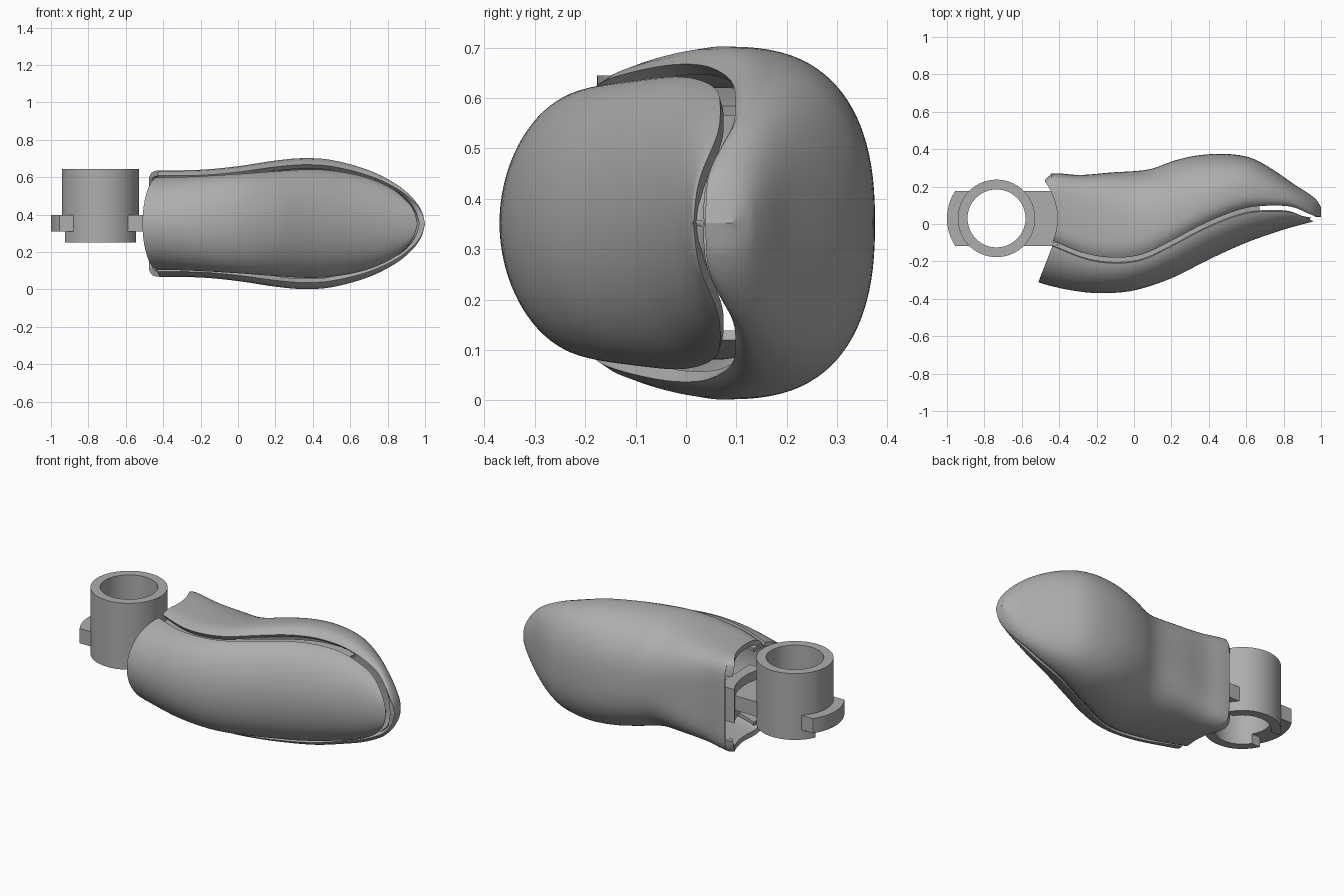
import bpy, bmesh, math
from mathutils import Vector

old = bpy.data.objects.get("Cube")
if old:
    bpy.data.objects.remove(old)

MID = 0.352              # height of the symmetry plane
RING = (-0.735, 0.03)    # axis of the clamp ring

grey = bpy.data.materials.new("plain grey")
grey.use_nodes = True
grey.diffuse_color = (0.42, 0.42, 0.42, 1)
grey.node_tree.nodes["Principled BSDF"].inputs["Base Color"].default_value = (0.42, 0.42, 0.42, 1)


def smooth_curve(pts):
    """Cubic interpolation through (x, value) points."""
    n = len(pts)

    def slope(i):
        a, b = pts[max(i - 1, 0)], pts[min(i + 1, n - 1)]
        return (b[1] - a[1]) / (b[0] - a[0])

    def value(x):
        x = min(max(x, pts[0][0]), pts[-1][0])
        i = max(k for k in range(n - 1) if pts[k][0] <= x)
        (x0, v0), (x1, v1) = pts[i], pts[i + 1]
        d = x1 - x0
        t = (x - x0) / d
        return (v0 * (1 + 2 * t) * (1 - t) ** 2 + slope(i) * d * t * (1 - t) ** 2
                + v1 * t * t * (3 - 2 * t) + slope(i + 1) * d * t * t * (t - 1))
    return value


# Outlines along the length
seam = smooth_curve([(-0.56, -0.06), (-0.43, -0.12), (-0.25, -0.19), (-0.09, -0.21), (0.05, -0.19),
                     (0.2, -0.12), (0.35, -0.04), (0.5, 0.025), (0.62, 0.06), (0.75, 0.068),
                     (0.85, 0.06), (0.96, 0.015), (1.0, 0.008)])
front_y = smooth_curve([(-0.56, -0.295), (-0.45, -0.33), (-0.3, -0.36), (-0.17, -0.37), (0, -0.355),
                        (0.2, -0.29), (0.4, -0.19), (0.6, -0.1), (0.8, -0.03), (0.96, 0.014)])
back_y = smooth_curve([(-0.475, 0.24), (-0.45, 0.27), (-0.29, 0.262), (-0.13, 0.275), (0.08, 0.292),
                       (0.22, 0.34), (0.35, 0.368), (0.5, 0.374), (0.62, 0.355), (0.72, 0.305),
                       (0.86, 0.21), (0.97, 0.135), (1.0, 0.09)])
front_h = smooth_curve([(-0.56, 0.25), (-0.3, 0.252), (0, 0.268), (0.2, 0.283), (0.4, 0.293), (0.55, 0.28),
                        (0.7, 0.245), (0.83, 0.185), (0.91, 0.115), (0.945, 0.06), (0.96, 0)])
back_h = smooth_curve([(-0.475, 0.284), (-0.2, 0.288), (0, 0.307), (0.2, 0.337), (0.35, 0.35), (0.5, 0.34),
                       (0.7, 0.285), (0.85, 0.208), (0.94, 0.13), (0.985, 0.06), (1.0, 0)])
squareness = smooth_curve([(-0.475, 7), (-0.3, 5), (0, 2.8), (0.2, 2.5), (1.0, 2.4)])


def front_section(x):
    s, d, h = seam(x), seam(x) - front_y(x), front_h(x)
    ts = [math.radians(-82 + 164 * i / 40) for i in range(41)]
    end = math.cos(math.radians(82))
    return [(s - d * (math.cos(t) - end) / (1 - end), h * math.sin(t)) for t in ts]


def back_section(x):
    lip, h, yb = seam(x) + 0.03, back_h(x), back_y(x)
    wide = lip + 0.2 * (yb - lip)
    e = 2 / squareness(x)
    half = [(lip, 0.9 * h), (lip + 0.25 * (wide - lip), 0.95 * h), (lip + 0.6 * (wide - lip), 0.985 * h)]
    for i in range(24):
        t = math.radians(90 - 90 * i / 24)
        half.append((wide + (yb - wide) * max(math.cos(t), 0) ** e, h * math.sin(t) ** e))
    return half + [(yb, 0)] + [(y, -z) for y, z in reversed(half)]


def finish(ob, angle=35):
    ob.data.materials.clear()
    ob.data.materials.append(grey)
    bpy.ops.object.select_all(action="DESELECT")
    ob.select_set(True)
    bpy.context.view_layer.objects.active = ob
    for m in list(ob.modifiers):
        bpy.ops.object.modifier_apply(modifier=m.name)
    bpy.ops.object.shade_smooth_by_angle(angle=math.radians(angle))


def loft(name, section, x0, x1, side, thickness, count=70, cut=None):
    """Skin sections along x, then give the skin a wall thickness."""
    bm = bmesh.new()
    rows = []
    for i in range(count + 1):
        x = x0 + (x1 - x0) * math.sin(math.pi / 2 * i / count)
        rows.append([bm.verts.new((x, y, MID + z)) for y, z in section(x)])
    for a, b in zip(rows, rows[1:]):
        for i in range(len(a) - 1):
            bm.faces.new((a[i], a[i + 1], b[i + 1], b[i]))
    bmesh.ops.remove_doubles(bm, verts=bm.verts, dist=0.0005)
    if cut:
        bmesh.ops.bisect_plane(bm, geom=bm.verts[:] + bm.edges[:] + bm.faces[:],
                               plane_co=cut[0], plane_no=cut[1], clear_inner=True)
    bm.normal_update()
    if sum(f.normal.dot(Vector(side)) * f.calc_area() for f in bm.faces) < 0:
        bmesh.ops.reverse_faces(bm, faces=bm.faces)
    me = bpy.data.meshes.new(name)
    bm.to_mesh(me)
    bm.free()
    ob = bpy.data.objects.new(name, me)
    bpy.context.collection.objects.link(ob)
    wall = ob.modifiers.new("wall", "SOLIDIFY")
    wall.thickness = thickness
    wall.offset = -1
    return ob


def cylinder(name, r, z0, z1):
    bpy.ops.mesh.primitive_cylinder_add(vertices=96, radius=r, depth=z1 - z0,
                                        location=(*RING, (z0 + z1) / 2))
    ob = bpy.context.object
    ob.name = name
    return ob


def box(name, lo, hi):
    bpy.ops.mesh.primitive_cube_add(size=1, location=[(a + b) / 2 for a, b in zip(lo, hi)])
    ob = bpy.context.object
    ob.name = name
    ob.scale = [b - a for a, b in zip(lo, hi)]
    bpy.ops.object.transform_apply(location=False, rotation=False, scale=True)
    return ob


def boolean(ob, other, operation="DIFFERENCE"):
    other.hide_render = True
    m = ob.modifiers.new(other.name, "BOOLEAN")
    m.object, m.operation, m.solver = other, operation, "EXACT"


cutters = []


def cutter(ob):
    cutters.append(ob)
    return ob


# Grip shells
front = loft("front_shell", front_section, -0.56, 0.96, (0, -1, 0), 0.025,
             cut=((-0.51, -0.31, 0), (0.21, -0.08, 0)))
finish(front)

clearance = cutter(cylinder("ring_clearance", 0.325, -0.2, 1))
window = cutter(cylinder("window_cutter", 0.375, 0.16, 0.54))
back = loft("back_shell", back_section, -0.475, 1.0, (0, 1, 0), 0.03)
boolean(back, clearance)
boolean(back, window)
finish(back)

# Tongues that close the joint between the shells
for name, s in (("upper_tongue", 1), ("lower_tongue", -1)):
    tongue = loft(name, lambda x: [(seam(x) + dy, s * (front_h(x) - 0.022)) for dy in (-0.03, 0.08)],
                  -0.41, 0.67, (0, 0, s), 0.02, count=40)
    finish(tongue)

# Hinge block inside the back shell
block = box("hinge_block", (-0.48, -0.1, 0.25), (-0.35, 0.21, 0.45))
boolean(block, clearance)
finish(block)

# Clamp ring, slotted under its two tabs
bore = cutter(cylinder("bore_cutter", 0.155, -0.2, 1))
slot = cutter(box("slot_cutter", (-1.1, RING[1] - 0.08, 0.1), (-0.3, RING[1] + 0.08, 0.31)))
ring = cylinder("clamp_ring", 0.207, 0.252, 0.645)
boolean(ring, bore)
boolean(ring, slot)
finish(ring)

# Rounded tab on the outside and straight arm to the shells
strip = cutter(box("tab_strip", (-1.1, -0.117, 0.2), (RING[0], 0.177, 0.6)))
tab = cylinder("outer_tab", 0.265, 0.31, 0.397)
boolean(tab, strip, "INTERSECT")
boolean(tab, bore)
finish(tab)
arm = box("hinge_arm", (RING[0], -0.117, 0.31), (-0.38, 0.177, 0.397))
boolean(arm, bore)
finish(arm)

for c in cutters:
    bpy.data.objects.remove(c)
